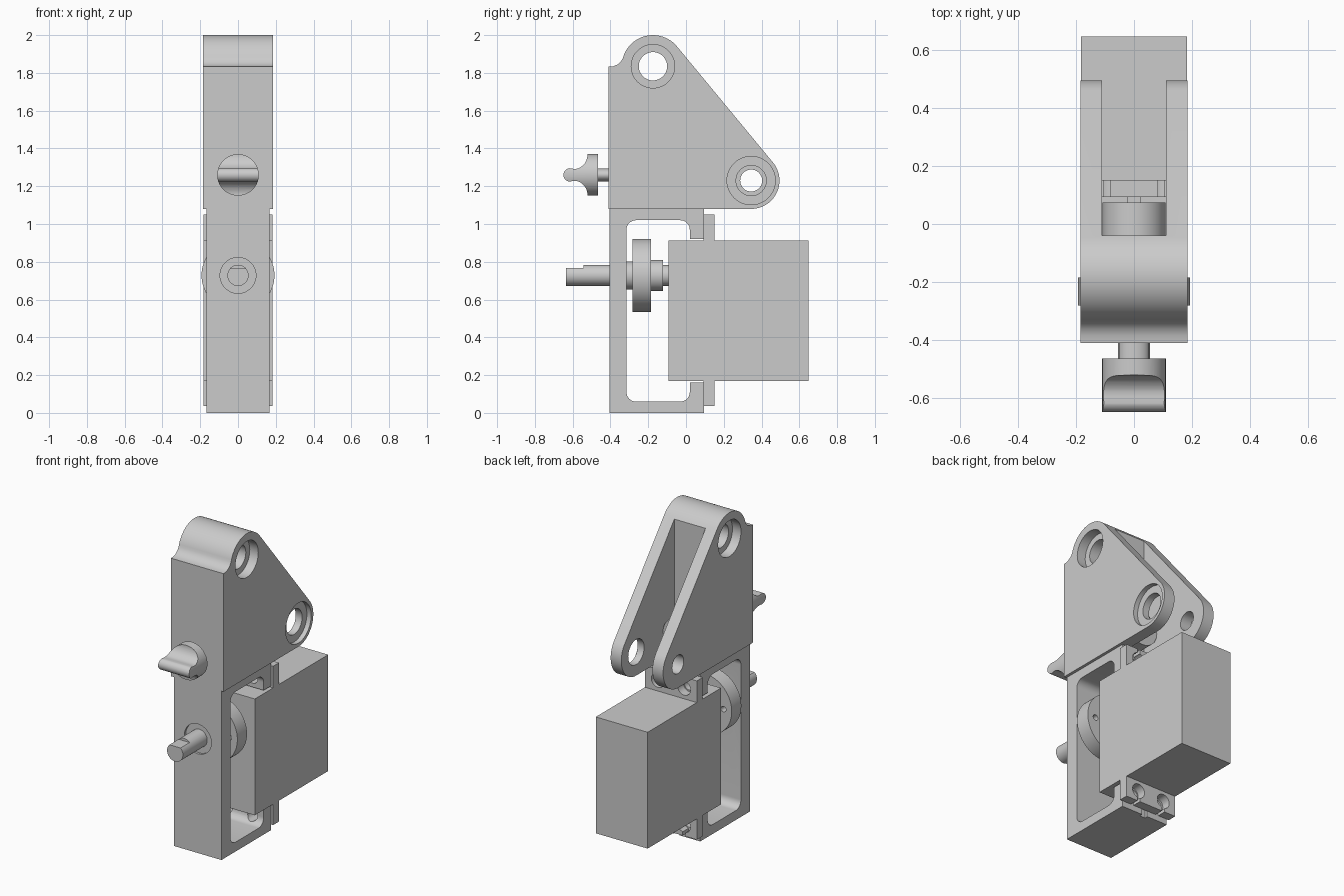
import bpy, bmesh
from math import sin, cos, pi, radians
from mathutils import Matrix

if "Cube" in bpy.data.objects:
    bpy.data.objects.remove(bpy.data.objects["Cube"])


def finish(name, bm):
    bmesh.ops.recalc_face_normals(bm, faces=bm.faces)
    me = bpy.data.meshes.new(name)
    bm.to_mesh(me)
    bm.free()
    ob = bpy.data.objects.new(name, me)
    bpy.context.collection.objects.link(ob)
    return ob


def arc(cy, cz, r, a0, a1, n=16):
    return [(cy + r * cos(radians(a0 + (a1 - a0) * i / n)),
             cz + r * sin(radians(a0 + (a1 - a0) * i / n))) for i in range(n + 1)]


def prism(name, pts, hx):
    """Extrude a (y, z) outline along x."""
    bm = bmesh.new()
    f = bm.faces.new([bm.verts.new((-hx, y, z)) for y, z in pts])
    ext = bmesh.ops.extrude_face_region(bm, geom=[f])
    vs = [v for v in ext["geom"] if isinstance(v, bmesh.types.BMVert)]
    bmesh.ops.translate(bm, verts=vs, vec=(2 * hx, 0, 0))
    return finish(name, bm)


def box(name, x0, x1, y0, y1, z0, z1):
    bm = bmesh.new()
    m = Matrix.Translation(((x0 + x1) / 2, (y0 + y1) / 2, (z0 + z1) / 2)) @ \
        Matrix.Diagonal((x1 - x0, y1 - y0, z1 - z0, 1))
    bmesh.ops.create_cube(bm, size=1, matrix=m)
    return finish(name, bm)


def cyl(name, axis, a, b, u, v, r, seg=48, sx=1.0):
    """Cylinder from a to b along x (u=y, v=z) or y (u=x, v=z)."""
    bm = bmesh.new()
    mid = (a + b) / 2
    if axis == 'x':
        m = Matrix.Translation((mid, u, v)) @ Matrix.Rotation(pi / 2, 4, 'Y')
    else:
        m = Matrix.Translation((u, mid, v)) @ Matrix.Diagonal((sx, 1, 1, 1)) @ Matrix.Rotation(pi / 2, 4, 'X')
    bmesh.ops.create_cone(bm, cap_ends=True, segments=seg, radius1=r, radius2=r,
                          depth=b - a, matrix=m)
    return finish(name, bm)


def boolean(ob, cutters, op='DIFFERENCE'):
    for c in cutters:
        mod = ob.modifiers.new("cut", 'BOOLEAN')
        mod.operation, mod.solver, mod.object = op, 'EXACT', c
        bpy.context.view_layer.objects.active = ob
        bpy.ops.object.modifier_apply(modifier=mod.name)
        bpy.data.objects.remove(c)
    return ob


# Upper bracket: triangular fork with two pivot bores
TOP, LOW = (-0.175, 1.835), (0.345, 1.23)
outline = [(-0.41, 1.08), (-0.41, 1.833), (-0.385, 1.835), (-0.362, 1.845), (-0.345, 1.86)]
outline += arc(*TOP, 0.165, 165, 39.6, 24) + arc(*LOW, 0.15, 39.6, -90, 24)
bracket = prism("upper_bracket", outline, 0.185)
boolean(bracket, [
    box("c", -0.11, 0.11, -0.04, 0.8, 1.0, 2.1),
    cyl("c", 'x', -0.3, 0.3, *TOP, 0.075),
    cyl("c", 'x', 0.125, 0.3, *TOP, 0.115),
    cyl("c", 'x', -0.3, -0.125, *TOP, 0.115),
    cyl("c", 'x', -0.3, 0.0, *LOW, 0.058),
    cyl("c", 'x', 0.0, 0.3, *LOW, 0.08),
    cyl("c", 'x', 0.155, 0.3, *LOW, 0.128),
])

# Lower frame: C-shaped housing with rounded window and grooved lips
ROWS = (0.105, 0.98)
frame = prism("lower_frame", [(-0.405, 0), (0.095, 0), (0.095, 0.16), (0.02, 0.16)]
              + arc(-0.03, 0.11, 0.05, 0, -90, 8) + arc(-0.265, 0.11, 0.05, 270, 180, 8)
              + arc(-0.265, 0.97, 0.05, 180, 90, 8) + arc(-0.03, 0.97, 0.05, 90, 0, 8)
              + [(0.02, 0.92), (0.095, 0.92), (0.095, 1.08), (-0.405, 1.08)], 0.167)
cuts = [cyl("c", 'y', -0.5, -0.25, 0, 0.728, 0.095),
        box("c", -0.02, 0.02, 0.075, 0.2, -0.1, 1.2)]
cuts += [cyl("c", 'y', 0.0, 0.2, x, z, 0.035, 32) for x in (-0.09, 0.09) for z in ROWS]
boolean(frame, cuts)

# Drive motor body and slotted mounting ears
box("motor_body", -0.183, 0.183, -0.092, 0.648, 0.17, 0.912)
for name, z0, z1, hole, s0, s1 in (("upper_ear", 0.905, 1.05, 0.98, 0.98, 1.1),
                                   ("lower_ear", 0.037, 0.18, 0.105, 0.0, 0.105)):
    ear = box(name, -0.183, 0.183, 0.093, 0.152, z0, z1)
    cuts = []
    for x in (-0.093, 0.093):
        cuts += [cyl("c", 'y', 0.0, 0.3, x, hole, 0.045, 32),
                 box("c", x - 0.01, x + 0.01, 0.0, 0.3, s0, s1)]
    boolean(ear, cuts)

# Output shaft with flat, bearing, and drive wheel
AX = 0.728
shaft = cyl("output_shaft", 'y', -0.635, -0.28, 0, AX, 0.056)
boolean(shaft, [box("c", -0.1, 0.1, -0.7, -0.543, AX + 0.04, 0.9)])
cyl("bearing", 'y', -0.39, -0.315, 0, AX, 0.095)
cyl("wheel_front_hub", 'y', -0.318, -0.28, 0, AX, 0.074)
wheel = cyl("drive_wheel", 'y', -0.282, -0.185, 0, AX, 0.193, 64)
boolean(wheel, [cyl("c", 'y', -0.4, -0.1, 0.135 * cos(a), AX + 0.135 * sin(a), 0.018, 20)
                for a in (0, pi / 2, pi, 3 * pi / 2)])
cyl("wheel_rear_hub", 'y', -0.187, -0.123, 0, AX, 0.082)
cyl("motor_spline", 'y', -0.125, -0.09, 0, AX, 0.055)

# Wing knob: side outline intersected with a round, plus stem and inner nut
KZ = 1.26
upper = [(-0.465, KZ + 0.112), (-0.522, KZ + 0.112)] \
    + arc(-0.597, KZ + 0.105, 0.075, 0, -75, 10) + [(-0.595, KZ + 0.032)] \
    + arc(-0.613, KZ, 0.036, 100, 180, 10)
lower = [(y, 2 * KZ - z) for y, z in reversed(upper[:-1])]
knob = prism("wing_knob", upper + lower, 0.15)
boolean(knob, [cyl("c", 'y', -0.8, -0.3, 0, KZ, 0.11, 64)], 'INTERSECT')
cyl("knob_stem", 'y', -0.47, -0.40, 0, KZ, 0.035, 32, 1.5)
cyl("inner_nut", 'y', -0.045, 0.075, 0, KZ, 0.109, 48)

# Smooth the round surfaces while keeping edges crisp
bpy.ops.object.select_all(action='DESELECT')
for ob in bpy.data.objects:
    ob.select_set(True)
    bpy.context.view_layer.objects.active = ob
bpy.ops.object.shade_smooth_by_angle(angle=radians(30))
